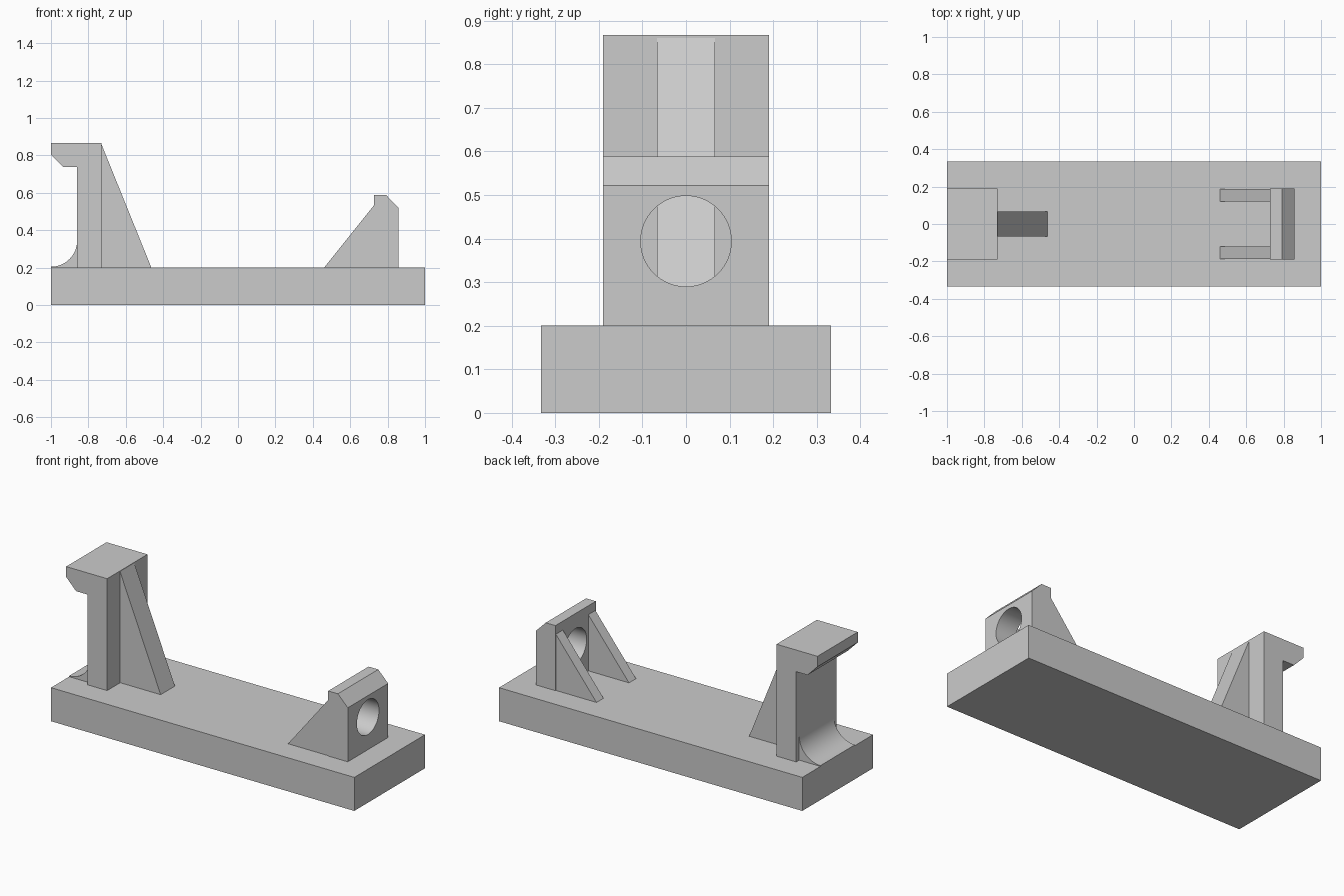
import bpy
import bmesh
import math
from mathutils import Vector

default = bpy.data.objects.get("Cube")
if default:
    bpy.data.objects.remove(default, do_unlink=True)

BASE_TOP = 0.2
POST_HALF = 0.19

grey = bpy.data.materials.new("plain_grey")
grey.use_nodes = True
COLOUR = (0.6, 0.6, 0.6, 1)
grey.diffuse_color = COLOUR
grey.node_tree.nodes["Principled BSDF"].inputs["Base Color"].default_value = COLOUR


def extrude_profile(name, points, y_min, y_max):
    """Extrude an (x, z) outline along y into a solid part."""
    bm = bmesh.new()
    face = bm.faces.new([bm.verts.new((x, y_min, z)) for x, z in points])
    grown = bmesh.ops.extrude_face_region(bm, geom=[face])["geom"]
    moved = [v for v in grown if isinstance(v, bmesh.types.BMVert)]
    bmesh.ops.translate(bm, verts=moved, vec=Vector((0, y_max - y_min, 0)))
    bmesh.ops.recalc_face_normals(bm, faces=bm.faces)
    mesh = bpy.data.meshes.new(name)
    bm.to_mesh(mesh)
    bm.free()
    mesh.materials.append(grey)
    obj = bpy.data.objects.new(name, mesh)
    bpy.context.collection.objects.link(obj)
    return obj


def smooth(obj):
    bpy.ops.object.select_all(action="DESELECT")
    obj.select_set(True)
    bpy.context.view_layer.objects.active = obj
    bpy.ops.object.shade_smooth_by_angle(angle=math.radians(30))


# Base slab
extrude_profile("base", [(-1, 0), (1, 0), (1, BASE_TOP), (-1, BASE_TOP)], -0.333, 0.333)

# Tall post with an overhanging, chamfered lip
extrude_profile("tall_post", [
    (-0.86, BASE_TOP), (-0.73, BASE_TOP), (-0.73, 0.867), (-1, 0.867),
    (-1, 0.805), (-0.935, 0.738), (-0.86, 0.738)], -POST_HALF, POST_HALF)

# Central rib bracing the tall post
extrude_profile("post_rib", [(-0.73, BASE_TOP), (-0.463, BASE_TOP), (-0.73, 0.86)],
                -0.067, 0.067)

# Concave fillet at the foot of the post
radius = 0.14
arc = [(-1 + radius * math.sin(a), 0.345 - radius * math.cos(a))
       for a in (math.pi / 2 * i / 16 for i in range(17))]
fillet = extrude_profile("foot_fillet", [(-0.86, BASE_TOP), (-1, BASE_TOP)] + arc,
                         -0.162, 0.162)
smooth(fillet)

# Short plate with a chamfered top edge
plate = extrude_profile("short_plate", [
    (0.728, BASE_TOP), (0.857, BASE_TOP), (0.857, 0.522), (0.792, 0.588),
    (0.728, 0.588)], -POST_HALF, POST_HALF)

# Round hole through the plate
bpy.ops.mesh.primitive_cylinder_add(vertices=64, radius=0.104, depth=0.5,
                                    location=(0.79, 0, 0.394),
                                    rotation=(0, math.pi / 2, 0))
cutter = bpy.context.object
cutter.name = "hole_cutter"
cutter.data.materials.append(grey)
hole = plate.modifiers.new("hole", "BOOLEAN")
hole.object = cutter
hole.operation = "DIFFERENCE"
hole.solver = "EXACT"
bpy.ops.object.select_all(action="DESELECT")
plate.select_set(True)
bpy.context.view_layer.objects.active = plate
bpy.ops.object.modifier_apply(modifier=hole.name)
bpy.data.objects.remove(cutter, do_unlink=True)
smooth(plate)

# Pair of ribs bracing the plate
for side, y in (("front", -0.153), ("back", 0.153)):
    extrude_profile(side + "_plate_rib",
                    [(0.46, BASE_TOP), (0.728, BASE_TOP), (0.728, 0.535)],
                    y - 0.033, y + 0.033)
